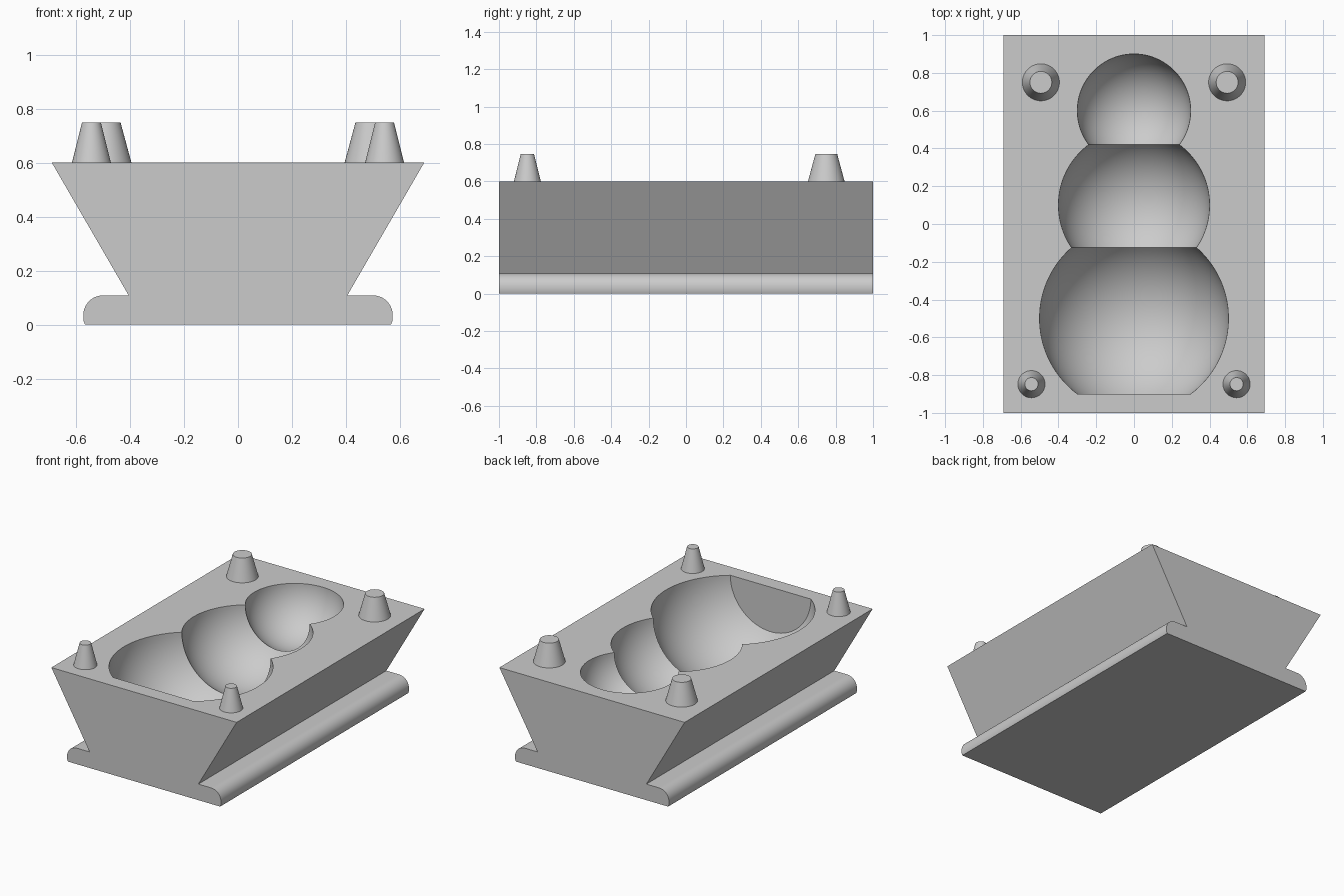
import bpy, bmesh
from math import sin, cos, pi, radians, sqrt, acos
from mathutils import Vector

old = bpy.data.objects.get("Cube")
if old:
    bpy.data.objects.remove(old, do_unlink=True)

GREY = (0.6, 0.6, 0.6, 1)
mat = bpy.data.materials.new("plain grey")
mat.use_nodes = True
mat.diffuse_color = GREY
mat.node_tree.nodes["Principled BSDF"].inputs["Base Color"].default_value = GREY

TOP = 0.6


def make(name, bm):
    bmesh.ops.recalc_face_normals(bm, faces=bm.faces)
    mesh = bpy.data.meshes.new(name)
    bm.to_mesh(mesh)
    bm.free()
    mesh.materials.append(mat)
    obj = bpy.data.objects.new(name, mesh)
    bpy.context.collection.objects.link(obj)
    return obj


def smooth(obj):
    bpy.ops.object.select_all(action='DESELECT')
    obj.select_set(True)
    bpy.context.view_layer.objects.active = obj
    bpy.ops.object.shade_smooth_by_angle(angle=radians(25))


# Block: mirrored cross-section with a rounded foot, extruded along y
half = [(0.567, 0), (0.573, 0.015)]
half += [(0.5 + 0.073 * cos(a), 0.035 + 0.073 * sin(a))
         for a in (pi / 2 * i / 16 for i in range(17))]
half += [(0.405, 0.108), (0.69, TOP)]
outline = half + [(-x, z) for x, z in reversed(half)]
bm = bmesh.new()
face = bm.faces.new([bm.verts.new((x, -1, z)) for x, z in outline])
ext = bmesh.ops.extrude_face_region(bm, geom=[face])
bmesh.ops.translate(bm, vec=(0, 2, 0),
                    verts=[v for v in ext["geom"] if isinstance(v, bmesh.types.BMVert)])
block = make("mould_block", bm)

# Cavity cutter: three overlapping balls, turned about the y axis, flat at the front
balls = [(-0.5, 0.5), (0.1, 0.4), (0.6, 0.3)]   # centre y, radius
ends = [-0.9]
for (c0, r0), (c1, r1) in zip(balls, balls[1:]):
    d = c1 - c0
    ends.append(c0 + (d * d + r0 * r0 - r1 * r1) / (2 * d))
ends.append(0.9)
profile = [(0, ends[0])]
for i, (c, r) in enumerate(balls):
    a0 = acos((ends[i] - c) / r)
    a1 = acos(max(-1, min(1, (ends[i + 1] - c) / r)))
    start = 0 if i == 0 else 1
    for k in range(start, 33):
        a = a0 + (a1 - a0) * k / 32
        profile.append((r * sin(a), c + r * cos(a)))
profile[-1] = (0, 0.9)

bm = bmesh.new()
verts = [bm.verts.new((x, y, TOP)) for x, y in profile]
edges = [bm.edges.new(pair) for pair in zip(verts, verts[1:])]
bmesh.ops.spin(bm, geom=verts + edges, cent=(0, 0, TOP), axis=(0, 1, 0),
               angle=2 * pi, steps=96, use_duplicate=False)
bmesh.ops.remove_doubles(bm, verts=bm.verts, dist=1e-5)
cutter = make("cavity_cutter", bm)

cut = block.modifiers.new("cavity", 'BOOLEAN')
cut.operation = 'DIFFERENCE'
cut.solver = 'EXACT'
cut.object = cutter
bpy.context.view_layer.objects.active = block
bpy.ops.object.modifier_apply(modifier=cut.name)
bpy.data.objects.remove(cutter, do_unlink=True)
smooth(block)

# Tapered locating pegs: a large pair at the back, a small pair at the front
for label, px, py, r_low, r_high in (("back", 0.493, 0.75, 0.098, 0.058),
                                     ("front", 0.543, -0.848, 0.072, 0.035)):
    for side, s in (("left", 1), ("right", -1)):
        bm = bmesh.new()
        bmesh.ops.create_cone(bm, cap_ends=True, segments=64,
                              radius1=r_low, radius2=r_high, depth=0.148)
        bmesh.ops.translate(bm, verts=bm.verts, vec=(s * px, py, TOP + 0.074))
        smooth(make(f"{label}_{side}_peg", bm))
